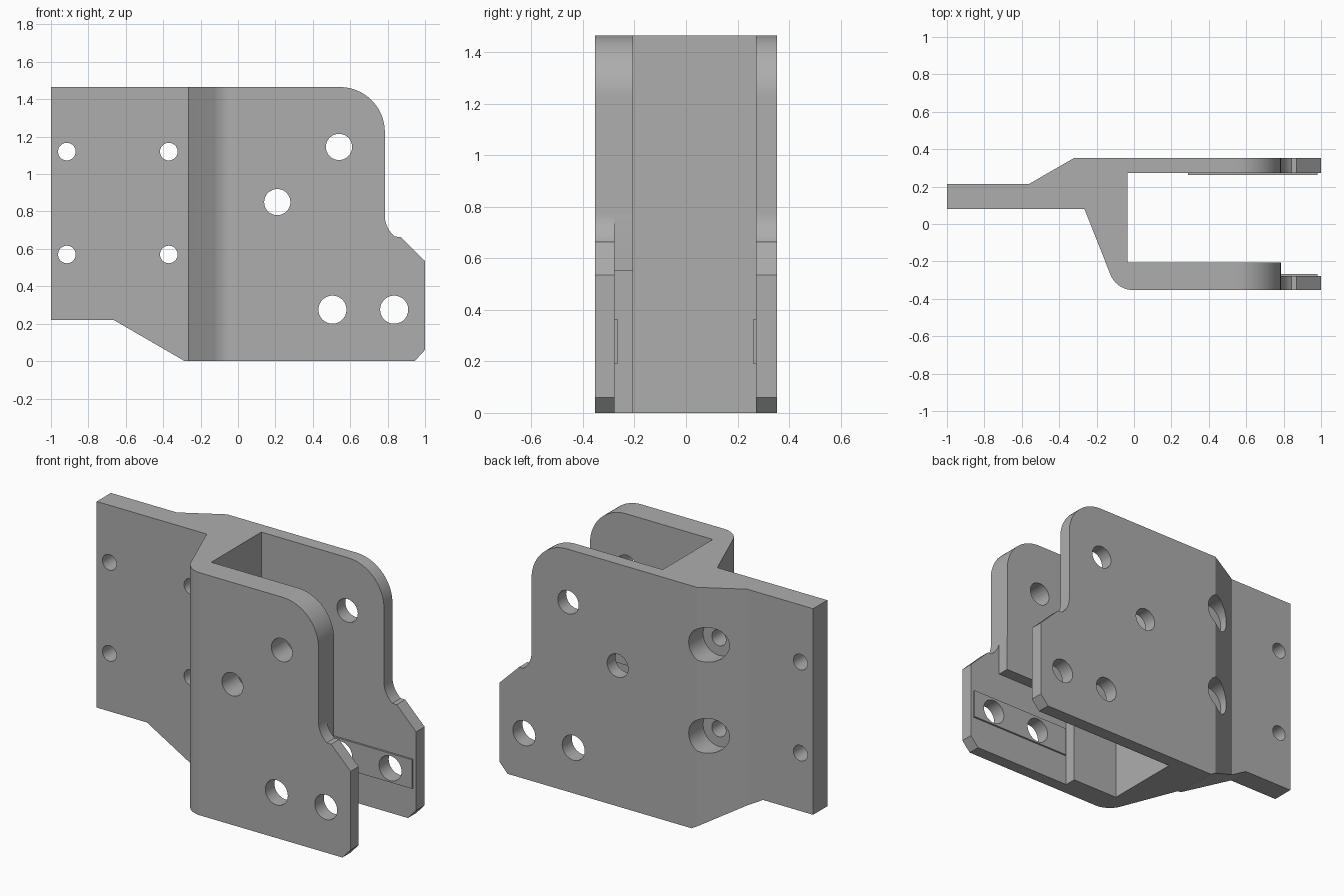
import bpy
import bmesh
from math import cos, sin, radians
from mathutils import Vector

old = bpy.data.objects.get("Cube")
if old:
    bpy.data.objects.remove(old, do_unlink=True)

grey = bpy.data.materials.new("machined grey")
grey.use_nodes = True
GREY = (0.42, 0.42, 0.42, 1)
grey.diffuse_color = GREY
grey.node_tree.nodes["Principled BSDF"].inputs["Base Color"].default_value = GREY

HEIGHT, HALF = 1.465, 0.353


def arc(cx, cy, r, start, end, steps=14):
    angles = [radians(start + (end - start) * i / steps) for i in range(steps + 1)]
    return [(cx + r * cos(a), cy + r * sin(a)) for a in angles]


def prism(name, points, direction):
    """Extrude a closed outline of 3D points along a vector."""
    bm = bmesh.new()
    face = bm.faces.new([bm.verts.new(p) for p in points])
    grown = bmesh.ops.extrude_face_region(bm, geom=[face])["geom"]
    verts = [v for v in grown if isinstance(v, bmesh.types.BMVert)]
    bmesh.ops.translate(bm, verts=verts, vec=Vector(direction))
    bmesh.ops.recalc_face_normals(bm, faces=bm.faces)
    mesh = bpy.data.meshes.new(name)
    bm.to_mesh(mesh)
    bm.free()
    mesh.materials.append(grey)
    obj = bpy.data.objects.new(name, mesh)
    bpy.context.collection.objects.link(obj)
    return obj


def along_y(name, outline, y0, y1):
    return prism(name, [(x, y0, z) for x, z in outline], (0, y1 - y0, 0))


def box(name, x0, x1, y0, y1, z0, z1):
    return along_y(name, [(x0, z0), (x1, z0), (x1, z1), (x0, z1)], y0, y1)


def drill(name, x, z, r, y0=-0.6, y1=0.6):
    return along_y(name, arc(x, z, r, 0, 352.5, 47), y0, y1)


def carve(obj, cutter, operation="DIFFERENCE"):
    cutter.hide_render = True
    mod = obj.modifiers.new("cut", "BOOLEAN")
    mod.operation, mod.solver, mod.object = operation, "EXACT", cutter
    graph = bpy.context.evaluated_depsgraph_get()
    mesh = bpy.data.meshes.new_from_object(obj.evaluated_get(graph))
    obj.modifiers.clear()
    obj.data = mesh
    bpy.data.objects.remove(cutter, do_unlink=True)


# Bracket plan: mounting flange, sloped web and two arms
plan = [(-1, 0.215), (-1, 0.08), (-0.265, 0.08)]
plan += arc(-0.005, -0.223, 0.13, 200, 270)
plan += [(1, -HALF), (1, -0.205), (-0.035, -0.205), (-0.035, 0.272),
         (1, 0.272), (1, HALF), (-0.32, HALF), (-0.56, 0.215)]
bracket = prism("bracket_body", [(x, y, 0) for x, y in plan], (0, 0, HEIGHT))

# Side silhouette: rounded shoulder, filleted waist, chamfered toe
side = [(-1, HEIGHT), (-1, 0.22), (-0.665, 0.22), (-0.285, 0), (0.945, 0),
        (1, 0.06), (1, 0.535), (0.87, 0.664)]
side += arc(0.925, 0.777, 0.14, 233, 180, 10)
side += arc(0.545, HEIGHT - 0.24, 0.24, 0, 90, 20)
carve(bracket, along_y("silhouette", side, -0.6, 0.6), "INTERSECT")

# Thinned area inside the front arm
relief = [(0.28, -0.1), (1.1, -0.1), (1.1, 1.6), (0.786, 1.6), (0.786, 0.55), (0.28, 0.55)]
carve(bracket, along_y("relief", relief, -0.277, -0.15))

# Flange screw holes, the inner pair counterbored from the back
for z in (0.57, 1.12):
    for x in (-0.915, -0.37):
        carve(bracket, drill("screw_hole", x, z, 0.047))
    carve(bracket, drill("counterbore", -0.37, z, 0.105, 0.215, 0.6))

# Pivot holes through both arms
lower_holes = [(0.505, 0.275, 0.075), (0.835, 0.275, 0.075)]
for hole in [(0.54, 1.145, 0.07), (0.21, 0.85, 0.07)] + lower_holes:
    carve(bracket, drill("pivot_hole", *hole))

# Raised pads on the inner faces of the arms
pads = [box("front_pad", 0.29, 0.98, -0.279, -0.266, 0.19, 0.365),
        box("back_pad", 0.29, 0.98, 0.261, 0.274, 0.19, 0.365)]
for pad in pads:
    for hole in lower_holes:
        carve(pad, drill("pad_hole", *hole))

# Smooth rounded walls, crisp edges
for obj in [bracket] + pads:
    bpy.ops.object.select_all(action="DESELECT")
    obj.select_set(True)
    bpy.context.view_layer.objects.active = obj
    bpy.ops.object.shade_smooth_by_angle(angle=radians(18))
